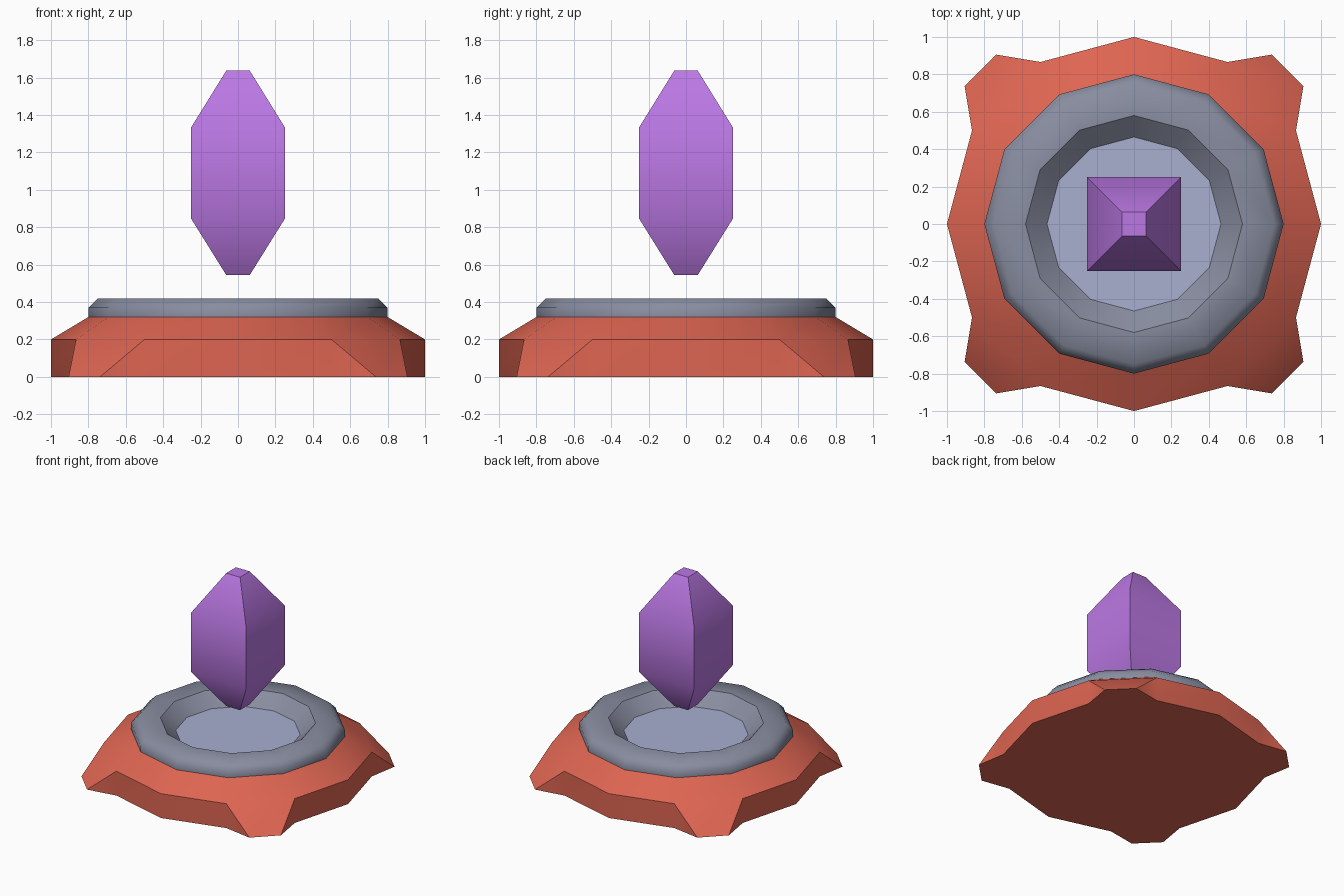
import bpy, bmesh, math
from mathutils import Matrix, Vector

if "Cube" in bpy.data.objects:
    bpy.data.objects.remove(bpy.data.objects["Cube"])


def lin(c):
    c /= 255
    return c / 12.92 if c <= 0.04045 else ((c + 0.055) / 1.055) ** 2.4


def material(name, r, g, b):
    m = bpy.data.materials.new(name)
    m.diffuse_color = (lin(r), lin(g), lin(b), 1)
    m.use_nodes = True
    m.node_tree.nodes["Principled BSDF"].inputs["Base Color"].default_value = m.diffuse_color
    return m


RED = material("red", 222, 101, 82)
GREY = material("slate grey", 136, 141, 160)
PALE = material("pale blue grey", 168, 175, 208)
PURPLE = material("purple", 187, 120, 228)


def lathe(profile, sides, phase=0.0, cap_start=False, cap_end=False):
    """Spin a bottom-to-top (radius, z) profile into rings of flat sides."""
    bm = bmesh.new()
    rings = []
    for r, z in profile:
        rings.append([bm.verts.new((r * math.cos(phase + i * math.tau / sides),
                                    r * math.sin(phase + i * math.tau / sides), z))
                      for i in range(sides)])
    for a, b in zip(rings, rings[1:]):
        for i in range(sides):
            j = (i + 1) % sides
            bm.faces.new((a[i], a[j], b[j], b[i]))
    if cap_start:
        bm.faces.new(rings[0][::-1])
    if cap_end:
        bm.faces.new(rings[-1])
    return bm, rings


def finish(bm, name, mat, angle):
    mesh = bpy.data.meshes.new(name)
    bm.to_mesh(mesh)
    bm.free()
    mesh.materials.append(mat)
    mesh.shade_smooth()
    mesh.set_sharp_from_angle(angle=math.radians(angle))
    ob = bpy.data.objects.new(name, mesh)
    bpy.context.collection.objects.link(ob)
    return ob


# Base: twelve-sided drum with a sloped shoulder
bm, rings = lathe([(1, 0), (1, 0.2), (0.8, 0.32)], 12, cap_start=True)
low, high = rings[0], rings[1]
# Four wedge feet flaring out of the diagonal sides
for k in range(4):
    i = 3 * k + 1
    b0, b1, t0, t1 = low[i], low[i + 1], high[i], high[i + 1]
    side = next(f for f in bm.faces if {b0, b1, t0, t1} == set(f.verts))
    bm.faces.remove(side)
    turn = Matrix.Rotation(k * math.pi / 2, 3, 'Z')
    n0 = bm.verts.new(turn @ Vector((0.906, 0.738, 0)))
    n1 = bm.verts.new(turn @ Vector((0.738, 0.906, 0)))
    bm.faces.new((n0, n1, t1, t0))
    bm.faces.new((b0, n0, t0))
    bm.faces.new((n1, b1, t1))
    bm.faces.new((b0, b1, n1, n0))
finish(bm, "base", RED, 40)

# Bevelled rim on top of the base
bm, _ = lathe([(0.8, 0.32), (0.8, 0.37), (0.75, 0.42), (0.58, 0.42)], 12)
finish(bm, "rim", GREY, 50)

# Sloping inner wall of the rim
bm, _ = lathe([(0.465, 0.32), (0.58, 0.42)], 12)
bmesh.ops.reverse_faces(bm, faces=bm.faces[:])
finish(bm, "rim_inner_wall", GREY, 40)

# Flat floor inside the rim
bm, _ = lathe([(0.465, 0.32)], 12, cap_end=True)
finish(bm, "floor_plate", PALE, 30)

# Floating square crystal, tapered at both ends
d = math.sqrt(2)
bm, _ = lathe([(0.063 * d, 0.545), (0.25 * d, 0.845), (0.25 * d, 1.335), (0.063 * d, 1.637)],
              4, math.pi / 4, True, True)
finish(bm, "crystal", PURPLE, 40)
